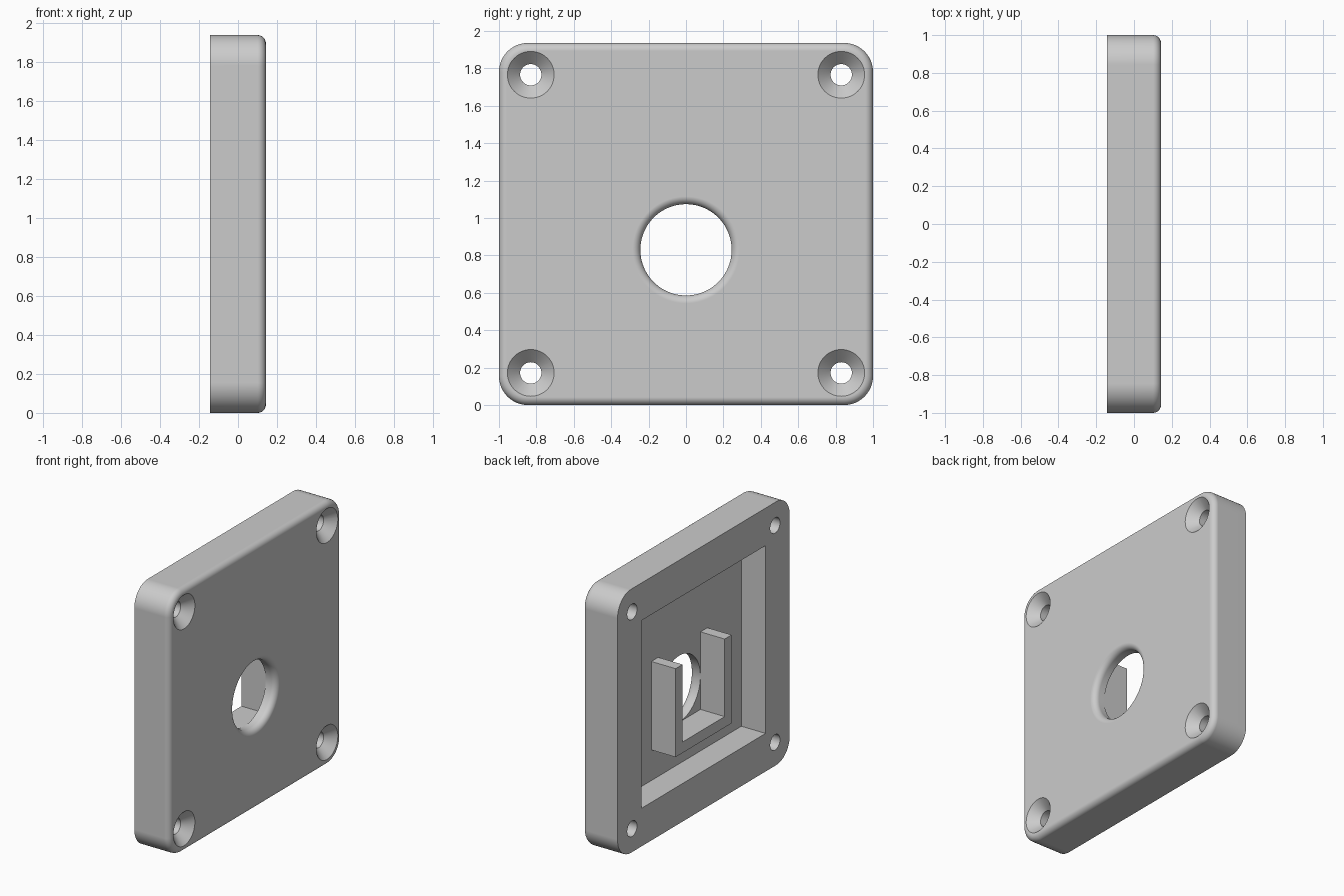
import bpy, bmesh, math
from mathutils import Vector

cube = bpy.data.objects.get("Cube")
if cube:
    bpy.data.objects.remove(cube, do_unlink=True)

HALF_X, HEIGHT = 0.143, 1.936      # plate half thickness and height
FLOOR_X = -HALF_X + 0.197          # recess floor
HOLE_R, HOLE_Z = 0.244, 0.83       # central hole
FILLET = 0.042

grey = bpy.data.materials.new("light grey")
grey.use_nodes = True
grey.diffuse_color = (0.6, 0.6, 0.6, 1)
grey.node_tree.nodes["Principled BSDF"].inputs["Base Color"].default_value = (0.6, 0.6, 0.6, 1)


def finish(bm, name):
    bmesh.ops.recalc_face_normals(bm, faces=bm.faces)
    mesh = bpy.data.meshes.new(name)
    bm.to_mesh(mesh)
    bm.free()
    mesh.materials.append(grey)
    obj = bpy.data.objects.new(name, mesh)
    bpy.context.collection.objects.link(obj)
    return obj


def box(low, high):
    bm = bmesh.new()
    bmesh.ops.create_cube(bm, size=1)
    low, high = Vector(low), Vector(high)
    for v in bm.verts:
        v.co = (low + high) / 2 + v.co * (high - low)
    return bm


def lathe(name, profile, y, z, steps=64):
    """Closed solid turned about an axis along x from (radius, x) points."""
    bm = bmesh.new()
    rings = []
    for r, x in profile:
        angles = [math.tau * i / steps for i in range(steps)]
        rings.append([bm.verts.new((x, y + r * math.cos(a), z + r * math.sin(a))) for a in angles])
    for a, b in zip(rings, rings[1:]):
        for i in range(steps):
            j = (i + 1) % steps
            bm.faces.new((a[i], a[j], b[j], b[i]))
    bm.faces.new(rings[0])
    bm.faces.new(rings[-1])
    return finish(bm, name)


# Plate with rounded corners and a rounded front rim
bm = box((-HALF_X, -1, 0), (HALF_X, 1, HEIGHT))
corners = [e for e in bm.edges if abs(e.verts[0].co.x - e.verts[1].co.x) > 0.1]
bmesh.ops.bevel(bm, geom=corners, offset=0.155, segments=12, profile=0.5, affect='EDGES')
rim = [e for e in bm.edges if all(v.co.x > HALF_X - 0.001 for v in e.verts)]
bmesh.ops.bevel(bm, geom=rim, offset=FILLET, segments=6, profile=0.5, affect='EDGES')
plate = finish(bm, "plate")

# Cutters: rear recess, flared central hole, countersunk screw holes
cutters = [finish(box((-0.3, -0.72, 0.28), (FLOOR_X, 0.72, 1.66)), "recess_cutter")]
flare = [(HOLE_R, -0.05)]
for i in range(9):
    a = math.pi / 2 * i / 8
    flare.append((HOLE_R + FILLET * (1 - math.cos(a)), HALF_X - FILLET * (1 - math.sin(a))))
flare.append((HOLE_R + FILLET, 0.3))
cutters.append(lathe("hole_cutter", flare, 0, HOLE_Z, 96))
sink = [(0.057, -0.3), (0.057, HALF_X - 0.068), (0.125, HALF_X), (0.145, HALF_X + 0.02)]
for y in (-0.83, 0.83):
    for z in (0.172, 1.766):
        cutters.append(lathe("screw_hole_cutter", sink, y, z, 48))

bpy.context.view_layer.objects.active = plate
for cutter in cutters:
    mod = plate.modifiers.new("cut", 'BOOLEAN')
    mod.operation = 'DIFFERENCE'
    mod.solver = 'EXACT'
    mod.object = cutter
    bpy.ops.object.modifier_apply(modifier=mod.name)
    bpy.data.objects.remove(cutter, do_unlink=True)

bpy.ops.object.select_all(action='DESELECT')
plate.select_set(True)
bpy.ops.object.shade_smooth_by_angle(angle=math.radians(30))
weighted = plate.modifiers.new("even shading", 'WEIGHTED_NORMAL')
weighted.keep_sharp = True

# U-shaped holder around the hole, open at the top
INNER, OUTER = HOLE_R + 0.001, HOLE_R + 0.081
outline = [(-OUTER, OUTER), (-OUTER, -OUTER), (OUTER, -OUTER), (OUTER, OUTER),
           (INNER, OUTER), (INNER, -INNER), (-INNER, -INNER), (-INNER, OUTER)]
bm = bmesh.new()
face = bm.faces.new([bm.verts.new((-HALF_X, y, HOLE_Z + z)) for y, z in outline])
extruded = bmesh.ops.extrude_face_region(bm, geom=[face])
moved = [g for g in extruded["geom"] if isinstance(g, bmesh.types.BMVert)]
bmesh.ops.translate(bm, verts=moved, vec=(FLOOR_X + 0.005 + HALF_X, 0, 0))
finish(bm, "holder")
